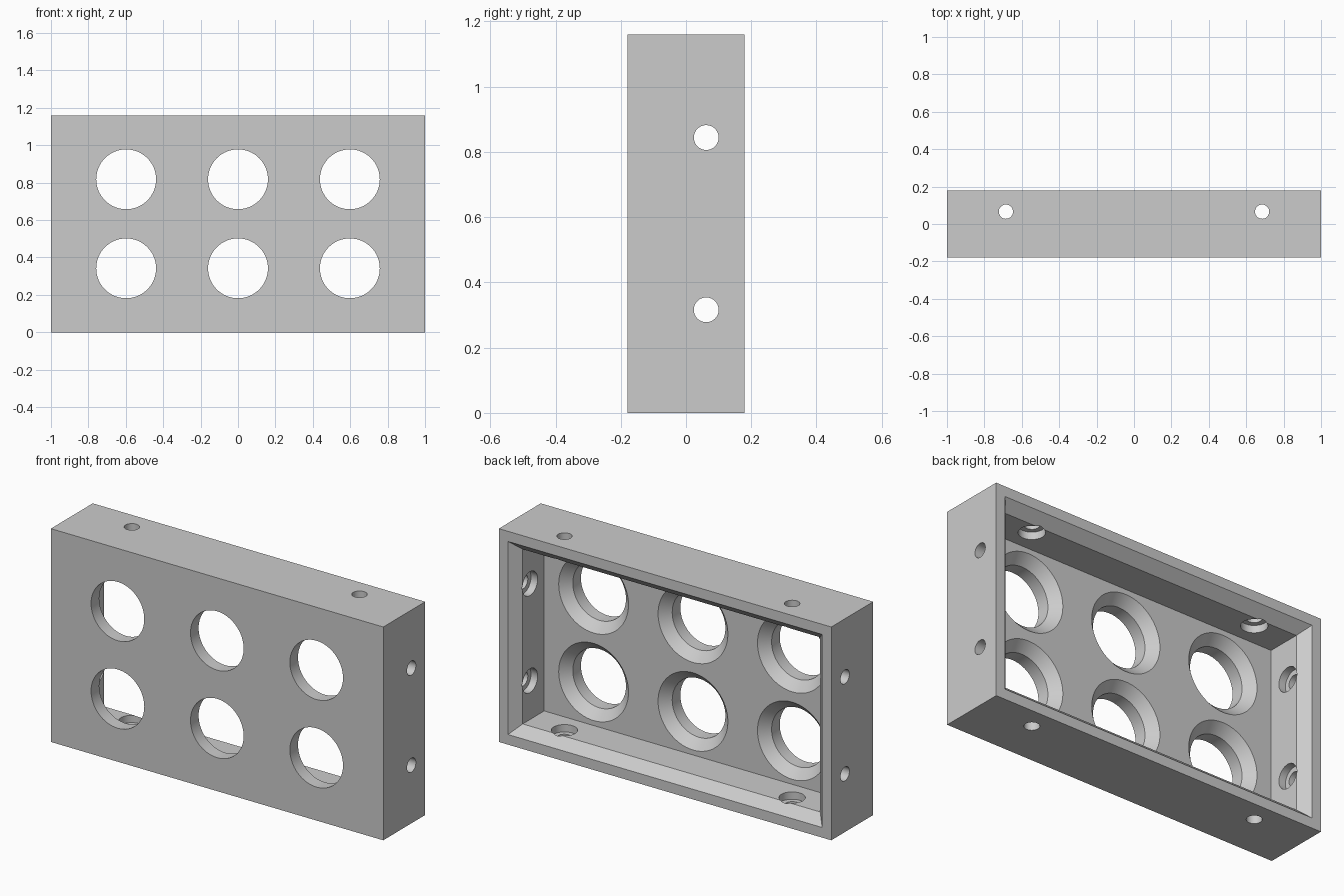
import bpy
import bmesh
from math import cos, sin, pi, radians
from mathutils import Matrix, Vector

cube = bpy.data.objects.get("Cube")
if cube:
    bpy.data.objects.remove(cube, do_unlink=True)

WIDTH, DEPTH, HEIGHT = 2.0, 0.36, 1.16
WALL, RIM, BEVEL = 0.105, 0.055, 0.055
PLATE_BACK = -0.06
SIDES = 64
MID = HEIGHT / 2

grey = bpy.data.materials.new("plain_grey")
grey.use_nodes = True
grey.diffuse_color = (0.6, 0.6, 0.6, 1)
grey.node_tree.nodes["Principled BSDF"].inputs["Base Color"].default_value = (0.6, 0.6, 0.6, 1)


def loft(bm, rings, matrix):
    """Skin matching rings of points and cap both ends."""
    loops = [[bm.verts.new(matrix @ Vector(p)) for p in ring] for ring in rings]
    count = len(loops[0])
    for a, b in zip(loops, loops[1:]):
        for i in range(count):
            j = (i + 1) % count
            bm.faces.new((a[i], a[j], b[j], b[i]))
    bm.faces.new(loops[0][::-1])
    bm.faces.new(loops[-1])


def circle(r, h):
    return [(r * cos(2 * pi * i / SIDES), r * sin(2 * pi * i / SIDES), h) for i in range(SIDES)]


def rectangle(inset, h):
    x, y = WIDTH / 2 - inset, HEIGHT / 2 - inset
    return [(-x, -y, h), (x, -y, h), (x, y, h), (-x, y, h)]


def make_object(name, bm):
    bmesh.ops.recalc_face_normals(bm, faces=bm.faces)
    mesh = bpy.data.meshes.new(name)
    bm.to_mesh(mesh)
    bm.free()
    mesh.materials.append(grey)
    obj = bpy.data.objects.new(name, mesh)
    bpy.context.collection.objects.link(obj)
    return obj


to_back = Matrix.Rotation(radians(-90), 4, "X")

# Solid outer block
bm = bmesh.new()
loft(bm, [rectangle(0, -DEPTH / 2), rectangle(0, DEPTH / 2)],
     Matrix.Translation((0, 0, MID)) @ to_back)
housing = make_object("housing", bm)

# Open back cavity with a bevelled mouth
bm = bmesh.new()
back = DEPTH / 2
loft(bm, [rectangle(WALL, PLATE_BACK), rectangle(WALL, back - BEVEL),
          rectangle(RIM, back), rectangle(RIM, back + 0.05)],
     Matrix.Translation((0, 0, MID)) @ to_back)
cavity = make_object("cavity_cutter", bm)

# Six round windows, countersunk from inside
bm = bmesh.new()
for x in (-0.598, 0, 0.598):
    for z in (-0.238, 0.238):
        rings = [circle(0.16, -0.3), circle(0.16, PLATE_BACK - 0.05),
                 circle(0.21, PLATE_BACK), circle(0.21, PLATE_BACK + 0.03)]
        loft(bm, rings, Matrix.Translation((x, 0, MID + z)) @ to_back)

# Screw holes through the four walls, recessed from inside
screw = [circle(0.038, 0.05), circle(0.038, -0.065),
         circle(0.065, -0.065), circle(0.065, -0.14)]
for side in (-1, 1):
    for s in (-1, 1):
        turn = Matrix.Rotation(side * pi / 2, 4, "Y")
        loft(bm, screw, Matrix.Translation((side * WIDTH / 2, 0.062, MID + s * 0.264)) @ turn)
        flip = Matrix.Rotation(0 if side > 0 else pi, 4, "X")
        loft(bm, screw, Matrix.Translation((s * 0.685, 0.066, MID + side * MID)) @ flip)
holes = make_object("hole_cutter", bm)

# Cut the housing
bpy.ops.object.select_all(action="DESELECT")
housing.select_set(True)
bpy.context.view_layer.objects.active = housing
for cutter in (cavity, holes):
    cutter.hide_render = True
    mod = housing.modifiers.new("cut", "BOOLEAN")
    mod.operation = "DIFFERENCE"
    mod.solver = "EXACT"
    mod.object = cutter
    bpy.ops.object.modifier_apply(modifier=mod.name)
    bpy.data.objects.remove(cutter, do_unlink=True)
bpy.ops.object.shade_smooth_by_angle(angle=radians(30))
